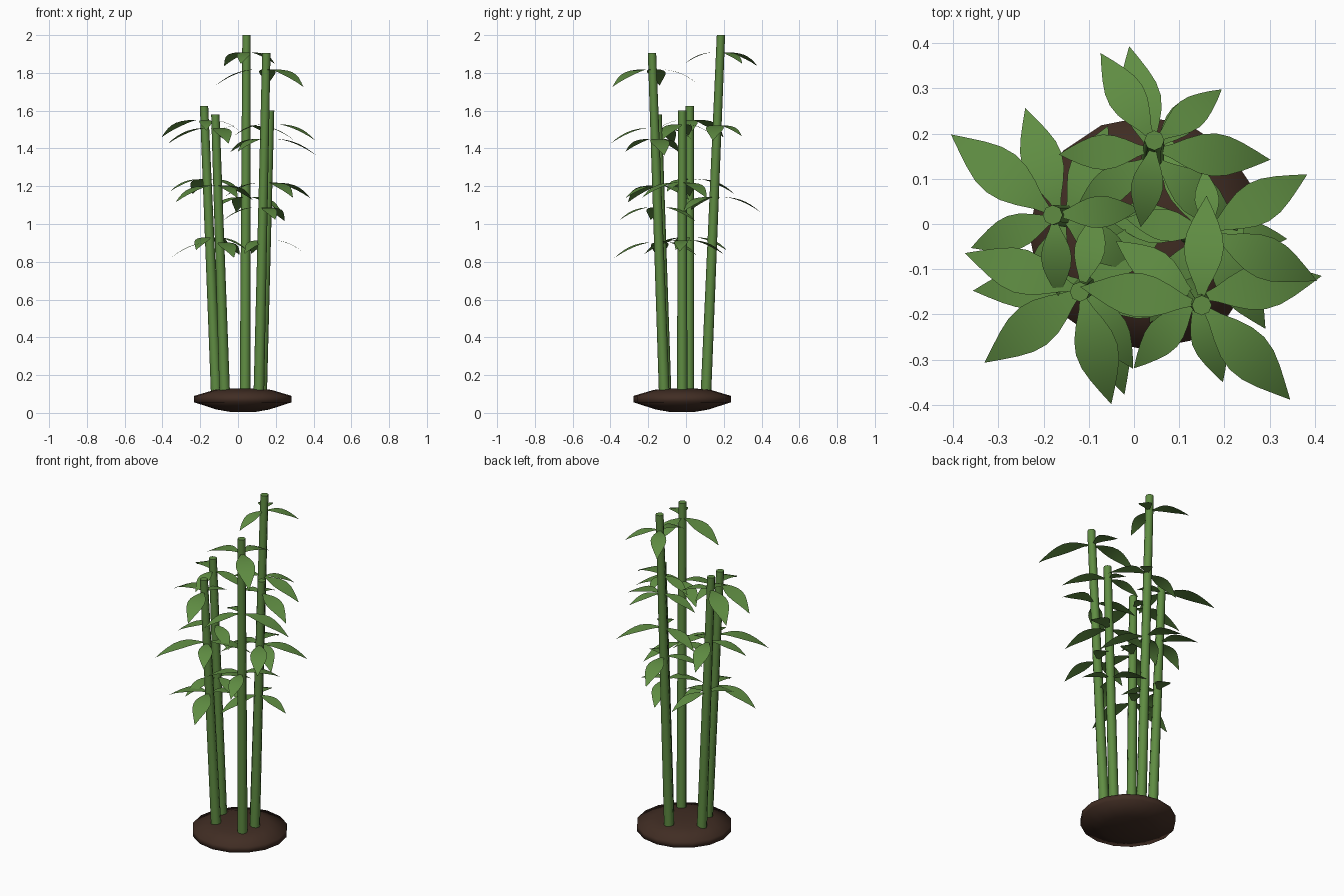
import bpy, bmesh, math
from mathutils import Vector

cube = bpy.data.objects.get("Cube")
if cube:
    bpy.data.objects.remove(cube, do_unlink=True)


def material(name, rgb):
    m = bpy.data.materials.new(name)
    m.use_nodes = True
    m.diffuse_color = (*rgb, 1)
    m.node_tree.nodes["Principled BSDF"].inputs["Base Color"].default_value = (*rgb, 1)
    return m


green = material("bamboo green", (0.115, 0.265, 0.055))
brown = material("soil brown", (0.052, 0.026, 0.017))


def finish(name, bm, mat, angle):
    mesh = bpy.data.meshes.new(name)
    bm.to_mesh(mesh)
    bm.free()
    mesh.materials.append(mat)
    obj = bpy.data.objects.new(name, mesh)
    bpy.context.collection.objects.link(obj)
    bpy.ops.object.select_all(action="DESELECT")
    obj.select_set(True)
    bpy.context.view_layer.objects.active = obj
    bpy.ops.object.shade_smooth_by_angle(angle=math.radians(angle))
    return obj


def loft(bm, rings):
    """Skin closed rings of points and cap both ends."""
    loops = [[bm.verts.new(p) for p in ring] for ring in rings]
    n = len(loops[0])
    for a, b in zip(loops, loops[1:]):
        for i in range(n):
            j = (i + 1) % n
            bm.faces.new((a[i], a[j], b[j], b[i]))
    bm.faces.new(loops[0][::-1])
    bm.faces.new(loops[-1])


def circle(center, radius, sides):
    return [Vector(center) + Vector((radius * math.cos(a), radius * math.sin(a), 0))
            for a in (math.tau * i / sides for i in range(sides))]


def add_leaf(bm, root, degrees, length):
    """Flat pointed blade that arches outward and droops at the tip."""
    a = math.radians(degrees)
    out = Vector((math.cos(a), math.sin(a), 0))
    side = Vector((-out.y, out.x, 0))
    steps = 8
    previous = None
    for i in range(steps):
        t = i / steps
        mid = root + out * (0.01 + length * t)
        mid.z += length * (0.14 * t - 0.46 * t ** 2)
        half = 0.005 + 0.17 * length * math.sin(math.pi * t) ** 1.4
        row = [bm.verts.new(mid - side * half), bm.verts.new(mid + side * half)]
        if previous:
            bm.faces.new((previous[0], row[0], row[1], previous[1]))
        previous = row
    tip = bm.verts.new(root + out * (0.01 + length) - Vector((0, 0, 0.32 * length)))
    bm.faces.new((previous[0], tip, previous[1]))


# Soil mound
bm = bmesh.new()
profile = [(0.06, 0.004), (0.14, 0.018), (0.258, 0.056), (0.258, 0.09), (0.15, 0.122), (0.06, 0.13)]
loft(bm, [circle((0.026, -0.02, z), r, 16) for r, z in profile])
finish("soil_mound", bm, brown, 80)

# Stalks: base, top, then three whorls of leaves as (direction, length)
stalks = {
    "back": ((0.037, 0.105), (0.045, 0.185, 2.0), [
        [(102, 0.24), (-41, 0.24), (215, 0.2)],
        [(-5, 0.25), (183, 0.2), (46, 0.17)],
        [(121, 0.22), (38, 0.18), (261, 0.18)]]),
    "front_right": ((0.11, -0.115), (0.15, -0.18, 1.905), [
        [(-72, 0.2), (60, 0.22), (190, 0.2)],
        [(10, 0.27), (228, 0.2), (145, 0.21)],
        [(-47, 0.28), (172, 0.26), (87, 0.23)]]),
    "left": ((-0.115, 0.015), (-0.18, 0.02, 1.625), [
        [(65, 0.21), (250, 0.2), (-20, 0.2)],
        [(200, 0.2), (108, 0.24), (-35, 0.2)],
        [(142, 0.28), (4, 0.18), (-87, 0.17)]]),
    "front_left": ((-0.07, -0.105), (-0.12, -0.15, 1.58), [
        [(184, 0.25), (287, 0.25), (60, 0.2)],
        [(217, 0.27), (300, 0.2), (40, 0.23)],
        [(162, 0.26), (285, 0.25), (78, 0.17)]]),
    "right": ((0.125, -0.02), (0.17, -0.02, 1.6), [
        [(-4, 0.18), (110, 0.22), (240, 0.22)],
        [(30, 0.25), (-58, 0.24), (170, 0.22)],
        [(-24, 0.25), (95, 0.13), (170, 0.18)]]),
}
for name, (base, top, whorls) in stalks.items():
    foot, tip = Vector((*base, 0.09)), Vector(top)
    bm = bmesh.new()
    loft(bm, [circle(foot, 0.028, 8), circle(tip, 0.022, 8)])
    finish(name + "_stalk", bm, green, 50)

    bm = bmesh.new()
    for fraction, leaves in zip((0.57, 0.76, 0.953), whorls):
        z = fraction * tip.z
        root = foot.lerp(tip, (z - foot.z) / (tip.z - foot.z))
        for degrees, length in leaves:
            add_leaf(bm, root, degrees, length)
    finish(name + "_leaves", bm, green, 60)
